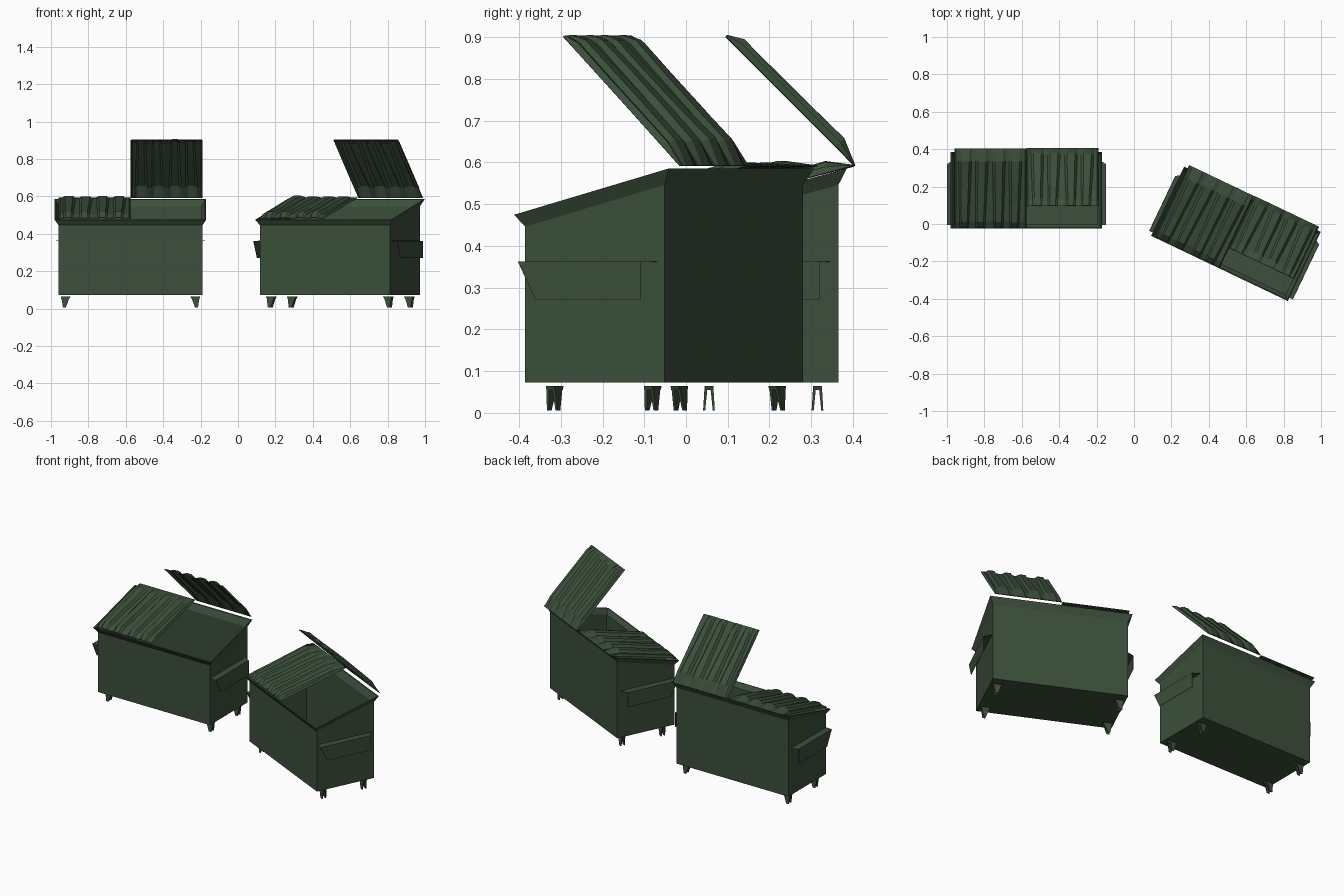
import bpy, bmesh, math, random
from mathutils import Matrix, Vector

if "Cube" in bpy.data.objects:
    bpy.data.objects.remove(bpy.data.objects["Cube"])
random.seed(4)

green = bpy.data.materials.new("dark_green_paint")
green.use_nodes = True
colour = (0.045, 0.078, 0.043, 1)
green.diffuse_color = colour
green.node_tree.nodes["Principled BSDF"].inputs["Base Color"].default_value = colour

W, D = 0.385, 0.185      # half width and half depth of the bin
FLARE = 0.02             # how far the rim leans out


def make(name, bm, place, solid=0):
    bmesh.ops.recalc_face_normals(bm, faces=bm.faces)
    mesh = bpy.data.meshes.new(name)
    bm.to_mesh(mesh)
    bm.free()
    mesh.materials.append(green)
    ob = bpy.data.objects.new(name, mesh)
    ob.matrix_world = place
    bpy.context.collection.objects.link(ob)
    if solid:
        mod = ob.modifiers.new("thickness", "SOLIDIFY")
        mod.thickness = solid
        mod.offset = 0
    return ob


def grid_faces(bm, rows, closed=False):
    for a, b in zip(rows, rows[1:]):
        for i in range(len(a) if closed else len(a) - 1):
            j = (i + 1) % len(a)
            bm.faces.new((a[i], a[j], b[j], b[i]))


def rim_z(y):
    return 0.53 + y * 0.27


def ring(bm, grow, height):
    corners = [(-1, -1), (1, -1), (1, 1), (-1, 1)]
    pts = [((W + grow) * sx, (D + grow) * sy) for sx, sy in corners]
    return [bm.verts.new((x, y, height(y))) for x, y in pts]


def body(prefix, place):
    # Hollow box with sloping top and flared rim
    bm = bmesh.new()
    rows = [ring(bm, 0, lambda y: 0.073),
            ring(bm, 0, lambda y: rim_z(y) - 0.034),
            ring(bm, FLARE, rim_z),
            ring(bm, FLARE - 0.006, rim_z),
            ring(bm, -0.006, lambda y: rim_z(y) - 0.034),
            ring(bm, -0.006, lambda y: 0.08)]
    grid_faces(bm, rows, closed=True)
    bm.faces.new(rows[0])
    bm.faces.new(rows[-1])
    make(prefix + "_body", bm, place)


def lid(name, place, x0, direction):
    # Pressed sheet with tapering, slightly dented ribs; v runs from hinge to lip
    width, length = 0.38, 0.437
    stations = [(0, 0), (0.065, 1), (0.18, 1), (0.3, 0.95), (0.4, 1), (length, 0.15)]
    bm = bmesh.new()
    rows = []
    skew = [random.uniform(-0.012, 0.012) for _ in range(4)]
    along = Vector((0, math.cos(direction), math.sin(direction)))
    up = Vector((0, math.sin(direction), -math.cos(direction)))
    hinge = Vector((x0, 0.224, 0.592))
    for v, rise in stations:
        t = v / length
        section = [(0, 0), (0.006, 0.014)]
        for i in range(4):
            mid = 0.055 + i * 0.09 + skew[i] * t
            half = 0.036 - 0.012 * t
            crown = 0.026 + random.uniform(-0.003, 0.002)
            section += [(mid - half, 0.011), (mid - half * 0.6, crown),
                        (mid + half * 0.6, crown), (mid + half, 0.011)]
        section += [(width - 0.006, 0.014), (width, 0)]
        rows.append([bm.verts.new(hinge + Vector((u, 0, 0)) + along * v + up * w * rise)
                     for u, w in section])
    grid_faces(bm, rows)
    make(name, bm, place, 0.004)


def fork_pocket(name, place, side):
    # Open channel: top sheet and outer flange with a slanted front
    bm = bmesh.new()
    x = W * side
    out = (W + 0.04) * side
    pts = [(x, -D, 0.362), (x, 0.165, 0.362), (out, 0.14, 0.362),
           (out, -D, 0.362), (out, 0.14, 0.272), (out, -D + 0.046, 0.272)]
    v = [bm.verts.new(p) for p in pts]
    bm.faces.new((v[0], v[1], v[2], v[3]))
    bm.faces.new((v[3], v[2], v[4], v[5]))
    make(name, bm, place, 0.002)


def caster(name, place, x, y):
    # Mount plate with two tapering fork legs
    bm = bmesh.new()
    s = 1 if x > 0 else -1

    def block(lo, hi):
        rows = []
        for (x0, x1, y0, y1, z) in (lo, hi):
            rows.append([bm.verts.new((x + s * a, y + b, z)) for a, b in
                         ((x0, y0), (x1, y0), (x1, y1), (x0, y1))])
        grid_faces(bm, rows, closed=True)
        bm.faces.new(rows[0])
        bm.faces.new(rows[1])

    block((-0.02, 0.025, -0.011, 0.011, 0.055), (-0.025, 0.028, -0.011, 0.011, 0.065))
    for k in (-1, 1):
        a, b = sorted((k * 0.009, k * 0.014))
        c, d = sorted((k * 0.004, k * 0.011))
        block((0.0, 0.016, a, b, 0.006), (-0.018, 0.024, c, d, 0.056))
    make(name, bm, place)


def dumpster(prefix, x, y, turn):
    place = Matrix.Translation((x, y, 0)) @ Matrix.Rotation(turn, 4, "Z")
    body(prefix, place)
    lid(prefix + "_closed_lid", place, -0.382, math.radians(180 + 14.7))
    lid(prefix + "_open_lid", place, 0.003, math.radians(135))
    for side, label in ((-1, "right"), (1, "left")):
        fork_pocket(prefix + "_" + label + "_fork_pocket", place, side)
        for cy, end in ((-0.125, "front"), (0.135, "rear")):
            caster(f"{prefix}_{end}_{label}_caster", place, side * 0.345, cy)


dumpster("straight_dumpster", -0.575, 0.18, 0)
dumpster("turned_dumpster", 0.545, -0.0525, math.radians(-25.5))
